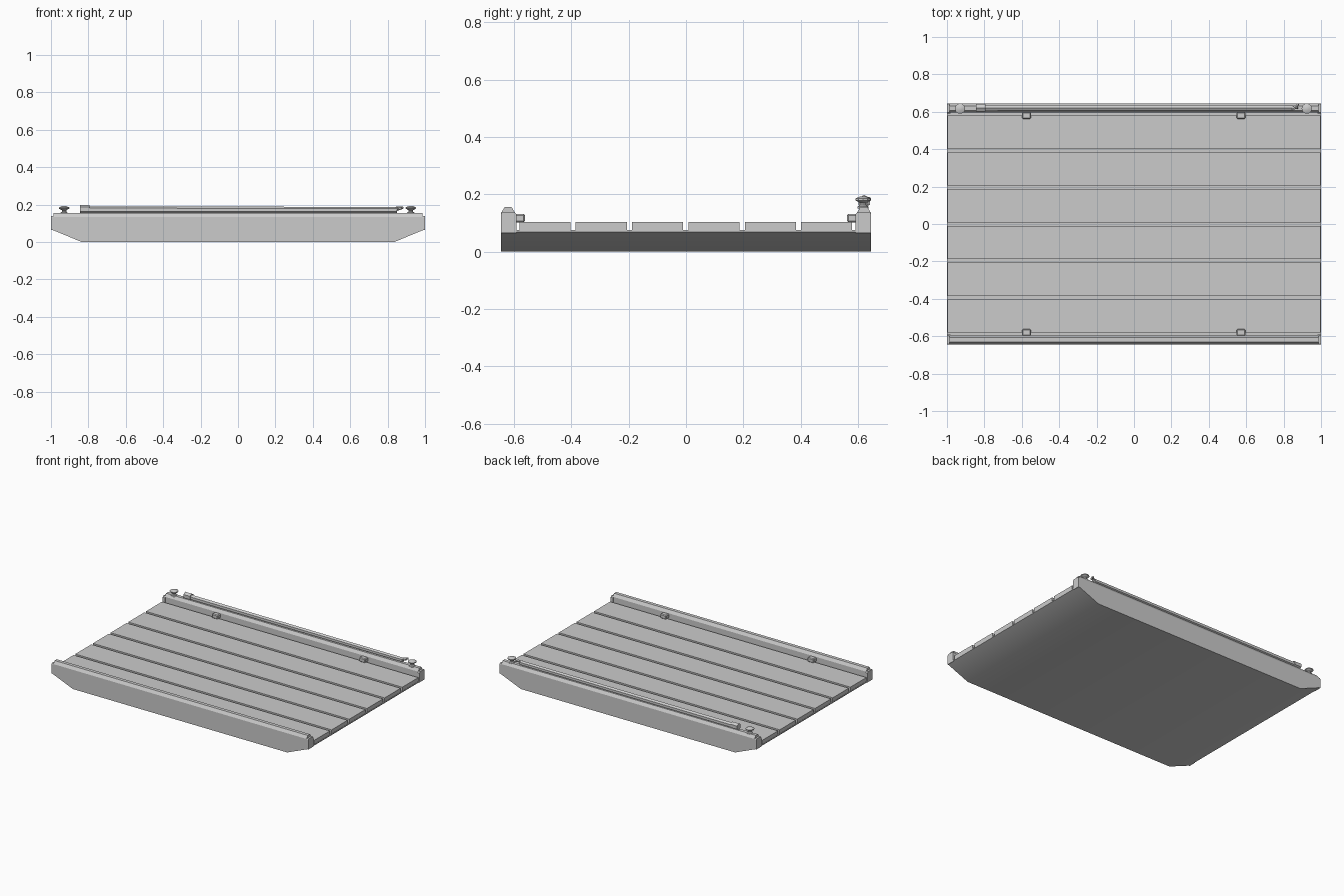
import bpy, bmesh, math
from mathutils import Matrix, Vector

old = bpy.data.objects.get("Cube")
if old:
    bpy.data.objects.remove(old, do_unlink=True)

grey = bpy.data.materials.new("plain_grey")
grey.use_nodes = True
colour = (0.6, 0.6, 0.6, 1)
grey.diffuse_color = colour
grey.node_tree.nodes["Principled BSDF"].inputs["Base Color"].default_value = colour


def finish(name, bm, smooth=False):
    bmesh.ops.recalc_face_normals(bm, faces=bm.faces)
    mesh = bpy.data.meshes.new(name)
    bm.to_mesh(mesh)
    bm.free()
    mesh.materials.append(grey)
    ob = bpy.data.objects.new(name, mesh)
    bpy.context.collection.objects.link(ob)
    if smooth:
        bpy.ops.object.select_all(action="DESELECT")
        ob.select_set(True)
        bpy.context.view_layer.objects.active = ob
        bpy.ops.object.shade_smooth_by_angle()
    return ob


def prism(name, points, depth, smooth=False):
    """Extrude a closed outline of 3D points along a vector."""
    bm = bmesh.new()
    face = bm.faces.new([bm.verts.new(p) for p in points])
    new = bmesh.ops.extrude_face_region(bm, geom=[face], use_keep_orig=True)["geom"]
    bmesh.ops.translate(bm, verts=[v for v in new if isinstance(v, bmesh.types.BMVert)], vec=depth)
    return finish(name, bm, smooth)


def box(name, centre, size, bevel=0):
    bm = bmesh.new()
    bmesh.ops.create_cube(bm, size=1)
    bmesh.ops.scale(bm, verts=bm.verts, vec=size)
    bmesh.ops.translate(bm, verts=bm.verts, vec=centre)
    if bevel:
        bmesh.ops.bevel(bm, geom=bm.edges[:], offset=bevel, segments=1, affect="EDGES")
    return finish(name, bm)


def rod(name, start, end, r1, r2, sides=6):
    """Faceted rod between two points."""
    a, b = Vector(start), Vector(end)
    bm = bmesh.new()
    bmesh.ops.create_cone(bm, cap_ends=True, segments=sides, radius1=r1, radius2=r2, depth=(b - a).length)
    turn = (b - a).to_track_quat("Z", "Y").to_matrix().to_4x4()
    bmesh.ops.transform(bm, verts=bm.verts, matrix=Matrix.Translation((a + b) / 2) @ turn)
    return finish(name, bm)


def lathe(name, centre, profile, sides=10):
    bm = bmesh.new()
    verts = [bm.verts.new((r, 0, z)) for r, z in profile]
    edges = [bm.edges.new(pair) for pair in zip(verts, verts[1:])]
    bmesh.ops.spin(bm, geom=verts + edges, axis=(0, 0, 1), cent=(0, 0, 0),
                   angle=math.tau, steps=sides)
    bmesh.ops.remove_doubles(bm, verts=bm.verts, dist=0.0001)
    bmesh.ops.translate(bm, verts=bm.verts, vec=centre)
    return finish(name, bm, True)


# Flat-bottomed hull with raked ends
WIDTH = 0.645
outline = [(-1, 0.075), (-1, 0.068), (-0.835, 0), (0.835, 0), (1, 0.068), (1, 0.075)]
prism("hull", [(x, -WIDTH, z) for x, z in outline], (0, 2 * WIDTH, 0), True)

# Deck planks
for i in range(6):
    box(f"deck_plank_{i + 1}", (0, -0.492 + 0.1965 * i, 0.088), (1.996, 0.178, 0.03))

# Side rails with chamfered tops, end caps and small deck cleats
rail = [(0.595, 0.07), (0.595, 0.135), (0.608, 0.155), (0.632, 0.155), (WIDTH, 0.135), (WIDTH, 0.07)]
cap = [(0.591, 0.065), (0.591, 0.13), (0.597, 0.138), (0.642, 0.138), (WIDTH, 0.13), (WIDTH, 0.065)]
for side, s in (("front", -1), ("back", 1)):
    prism(f"{side}_rail", [(-0.986, s * y, z) for y, z in rail], (1.972, 0, 0))
    for end, x in (("right", -1), ("left", 0.982)):
        prism(f"{side}_{end}_rail_cap", [(x, s * y, z) for y, z in cap], (0.018, 0, 0))
    for end, x in (("right", -0.575), ("left", 0.572)):
        box(f"{side}_{end}_cleat", (x, s * 0.58, 0.117), (0.048, 0.036, 0.03), 0.005)

# Mooring bollards on the back rail
bollard = [(0, 0.15), (0.021, 0.15), (0.019, 0.158), (0.012, 0.162), (0.012, 0.17),
           (0.028, 0.179), (0.028, 0.185), (0.012, 0.192), (0, 0.193)]
for end, x in (("right", -0.93), ("left", 0.924)):
    lathe(f"{end}_bollard", (x, 0.617, 0), bollard)

# Boat pole lying on the back rail
rod("pole_shaft", (-0.81, 0.621, 0.172), (0.85, 0.621, 0.172), 0.018, 0.016)
rod("pole_grip", (-0.846, 0.621, 0.175), (-0.795, 0.621, 0.175), 0.023, 0.023)
rod("pole_tip", (0.84, 0.621, 0.175), (0.875, 0.621, 0.182), 0.011, 0.007)
rod("pole_hook", (0.845, 0.612, 0.18), (0.88, 0.641, 0.183), 0.009, 0.007)
